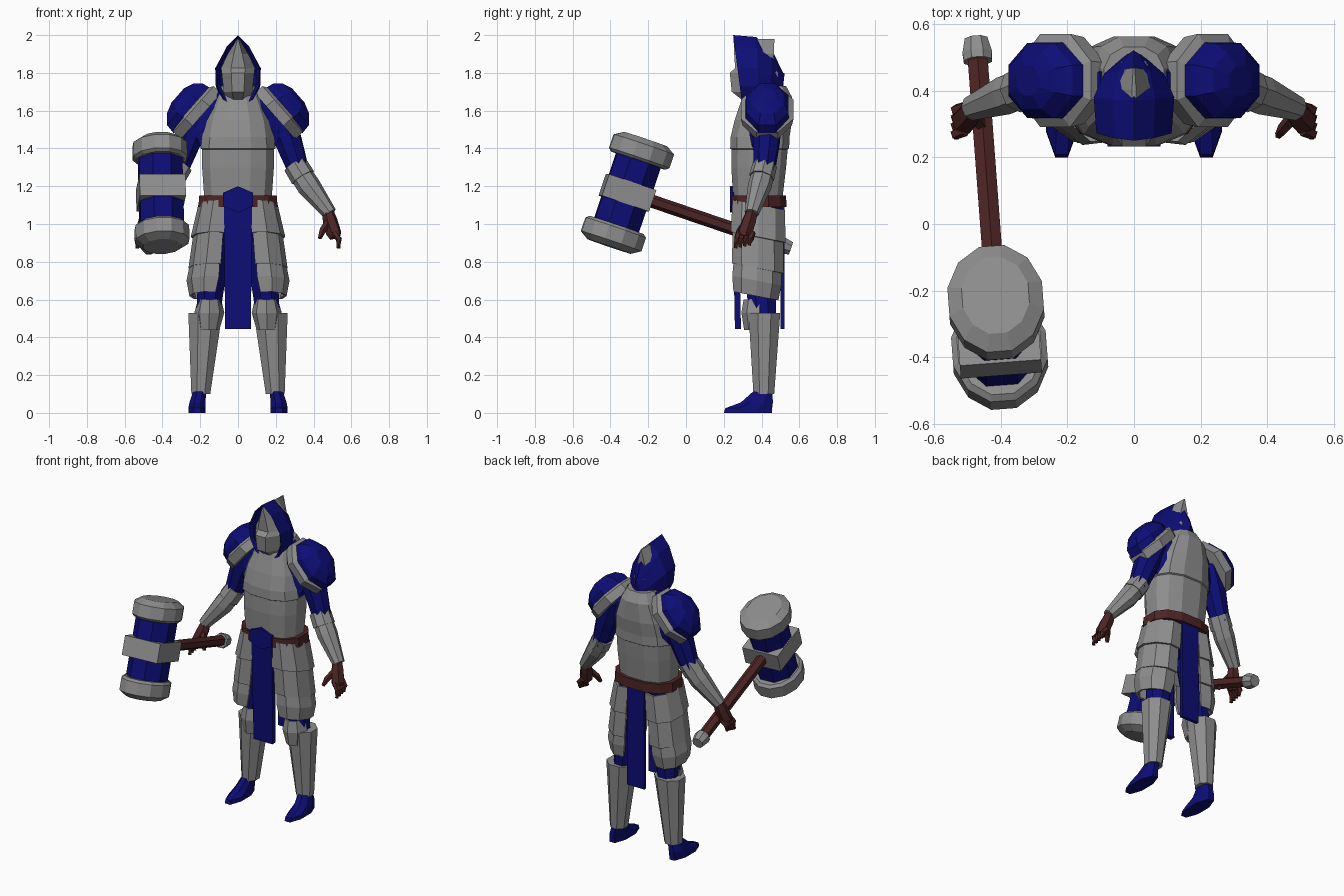
import bpy, bmesh, math
from mathutils import Vector, Matrix

if "Cube" in bpy.data.objects:
    bpy.data.objects.remove(bpy.data.objects["Cube"])


def material(name, rgb):
    m = bpy.data.materials.new(name)
    m.diffuse_color = (*rgb, 1)
    m.use_nodes = True
    m.node_tree.nodes["Principled BSDF"].inputs["Base Color"].default_value = m.diffuse_color
    return m


STEEL = material("steel grey", (0.27, 0.27, 0.27))
BLUE = material("deep blue", (0.004, 0.004, 0.18))
LEATHER = material("dark leather", (0.075, 0.018, 0.018))


def skin(name, rings, mat, closed=True, caps=True, mirror=False, thick=0):
    """Join rings of points with quads; optional end caps, thickness and x mirror."""
    bm = bmesh.new()
    vs = [[bm.verts.new(p) for p in r] for r in rings]
    n = len(vs[0])
    for a, b in zip(vs, vs[1:]):
        for i in range(n if closed else n - 1):
            j = (i + 1) % n
            bm.faces.new((a[i], a[j], b[j], b[i]))
    if caps and closed:
        bm.faces.new(vs[0])
        bm.faces.new(vs[-1])
    bmesh.ops.recalc_face_normals(bm, faces=bm.faces)
    me = bpy.data.meshes.new(name)
    bm.to_mesh(me)
    bm.free()
    me.materials.append(mat)
    ob = bpy.data.objects.new(name, me)
    bpy.context.collection.objects.link(ob)
    if thick:
        s = ob.modifiers.new("thickness", 'SOLIDIFY')
        s.thickness = thick
        s.offset = 0
    if mirror:
        ob.modifiers.new("mirror", 'MIRROR')
    return ob


def outline(rx, ry, n, p=1.0, arc=None):
    """Flat-sided ellipse (or open arc in degrees), boxier when p < 1."""
    if arc:
        angs = [math.radians(arc[0] + (arc[1] - arc[0]) * i / (n - 1)) for i in range(n)]
        k = 1
    else:
        angs = [2 * math.pi * (i + 0.5) / n for i in range(n)]
        k = 1 / math.cos(math.pi / n) ** p
    f = lambda v: math.copysign(abs(v) ** p, v) * k
    return [(rx * f(math.cos(a)), ry * f(math.sin(a))) for a in angs]


def loft(name, rows, mat, n=8, p=1.0, arc=None, tilt=0, M=Matrix(), **kw):
    """rows: (z, centre x, centre y, rx, ry); tilt lowers the back."""
    rings = [[M @ Vector((cx + u, cy + v, z - v * tilt)) for u, v in outline(rx, ry, n, p, arc)]
             for z, cx, cy, rx, ry in rows]
    return skin(name, rings, mat, closed=arc is None, **kw)


def tube(name, pts, mat, n=8, **kw):
    """pts: (x, y, z, r); rings stand square to the path."""
    c = [Vector(q[:3]) for q in pts]
    rings = []
    for i, q in enumerate(pts):
        d = c[min(i + 1, len(c) - 1)] - c[max(i - 1, 0)]
        R = d.to_track_quat('Z', 'Y')
        rings.append([c[i] + R @ Vector((u, v, 0)) for u, v in outline(q[3], q[3], n)])
    return skin(name, rings, mat, **kw)


# --- Torso ---
loft("breastplate", [(1.13, 0, .38, .178, .13), (1.30, 0, .385, .19, .145), (1.395, 0, .39, .19, .148),
                     (1.40, 0, .39, .198, .156), (1.46, 0, .392, .19, .156), (1.55, 0, .41, .175, .152),
                     (1.67, 0, .43, .125, .132), (1.73, 0, .43, .09, .10)], STEEL, 12, .8)
loft("undershirt", [(1.40, 0, .40, .195, .12), (1.50, 0, .41, .235, .115), (1.62, 0, .42, .235, .10),
                    (1.72, 0, .42, .10, .08)], BLUE)
loft("belt", [(1.09, 0, .385, .21, .147), (1.15, 0, .385, .205, .145)], LEATHER, 12, .8)
loft("hips", [(.93, 0, .385, .10, .09), (1.10, 0, .385, .17, .12)], BLUE)
hexagon = [(0, 1.2), (.08, 1.165), (.08, 1.095), (0, 1.06), (-.08, 1.095), (-.08, 1.165)]
skin("buckle", [[(x, y, z) for x, z in hexagon] for y in (.232, .26)], BLUE)
loft("front_cloth", [(.445, 0, .275, .068, .016), (1.09, 0, .262, .075, .016)], BLUE, 4)
loft("back_cloth", [(.445, 0, .511, .062, .01), (1.09, 0, .511, .062, .01)], BLUE, 4)

# --- Hood: almond outline carried back to a ridge ---
half = [(0, 2.0), (.06, 1.94), (.115, 1.83), (.112, 1.73), (.08, 1.66), (0, 1.615)]
almond = half + [(-x, z) for x, z in half[-2:0:-1]]
hood = []
for y, sx, top, lean in ((.273, .98, 2.0, .13), (.38, 1.05, 1.99, .05), (.45, .78, 1.915, -.05),
                         (.505, .22, 1.80, -.05)):
    hood.append([(x * sx, y - (z - 1.82) * lean, 1.615 + (z - 1.615) * (top - 1.615) / .385)
                 for x, z in almond])
skin("hood", [[(x * .86, y + .02, 1.81 + (z - 1.81) * .9) for x, y, z in hood[0]]] + hood, BLUE, caps=False)
tip = [[hood[3][i] for i in range(len(almond))], [(x * .05, y + .008, z) for x, y, z in hood[3]]]
skin("hood_ridge", tip, BLUE)

# --- Face guard with brow point ---
loft("face_guard", [(1.655, 0, .36, .058, .06), (1.70, 0, .36, .076, .118), (1.80, 0, .36, .086, .128),
                    (1.825, 0, .36, .09, .10), (1.90, 0, .36, .055, .105), (1.98, 0, .36, .006, .108)], STEEL)

# --- Shoulder guards: domes on a slanted rim ---
axis = Vector((.75, 0, .66)).normalized()
down = Vector((axis.z, 0, -axis.x))
base = Matrix((( down.x, 0, axis.x, .21), (0, 1, 0, .43), (down.z, 0, axis.z, 1.585), (0, 0, 0, 1)))
loft("shoulder_rim", [(-.02, 0, 0, .165, .13), (.035, 0, 0, .162, .14), (.05, 0, 0, .14, .115)],
     STEEL, 8, M=base, mirror=True)
loft("shoulder_dome", [(.03, .01, 0, .155, .115), (.085, .01, 0, .145, .112), (.125, .005, 0, .105, .085),
                       (.145, 0, 0, .05, .045)], BLUE, 8, M=base, mirror=True)

# --- Arms ---
tube("upper_arm", [(.21, .43, 1.60, .08), (.27, .425, 1.43, .068), (.325, .415, 1.27, .052)], BLUE, mirror=True)
tube("elbow_guard", [(.302, .418, 1.315, .06), (.345, .40, 1.245, .062)], STEEL, mirror=True)
tube("forearm_guard", [(.335, .405, 1.26, .056), (.375, .39, 1.20, .058), (.487, .347, 1.055, .035)],
     STEEL, mirror=True)

# --- Hands ---
tube("palm", [(.475, .35, 1.07, .026), (.487, .335, 1.02, .034), (.507, .31, .95, .036),
              (.515, .305, .93, .028)], LEATHER, 6, mirror=True)
for i in range(4):
    y = .27 + .024 * i
    tube("finger", [(.505, y + .01, .955, .014), (.534, y, .92, .014), (.532, y - .008, .872 + .005 * i, .009)],
         LEATHER, 5, mirror=True)
tube("thumb", [(.478, .32, 1.01, .017), (.447, .285, .965, .015), (.432, .265, .925, .009)],
     LEATHER, 5, mirror=True)

# --- Legs ---
loft("thigh", [(1.05, .095, .39, .085, .10), (.75, .135, .395, .075, .085), (.50, .16, .405, .062, .07)],
     BLUE, mirror=True)
tiers = [((1.10, .105, .385, .098, .135), (.93, .125, .382, .118, .142)),
         ((.96, .122, .382, .105, .13), (.765, .14, .38, .115, .134)),
         ((.80, .14, .38, .105, .122), (.70, .15, .375, .115, .126), (.62, .158, .37, .092, .115))]
for t in tiers:
    loft("thigh_plate", t, STEEL, 7, arc=(-115, 115), tilt=.2, thick=.015, mirror=True)
loft("knee_guard", [(.60, .15, .40, .055, .088), (.53, .152, .40, .073, .10), (.44, .155, .40, .05, .085)],
     STEEL, 5, arc=(-175, -5), thick=.014, mirror=True)
loft("shin_guard", [(.10, .197, .412, .05, .055), (.53, .173, .415, .09, .084)], STEEL, mirror=True)
loft("foot", [(0, .217, .328, .046, .128), (.025, .217, .332, .046, .124), (.055, .215, .375, .042, .085),
              (.125, .20, .413, .034, .044)], BLUE, mirror=True)

# --- War hammer: head axes follow the shaft ---
back = Vector((-.075, 1, -.34)).normalized()
side = Vector((1, .075, 0)).normalized()
up = side.cross(back)
centre = Vector((-.408, -.31, 1.165))
H = Matrix((side, back, up)).transposed().to_4x4()
H.translation = centre


def along(d, r):
    return (*(centre + back * d), r)


tube("hammer_shaft", [along(.05, .03), along(.88, .03)], LEATHER, 6)
tube("hammer_pommel", [along(.845, .042), along(.87, .044), along(.915, .034)], STEEL, 8)
loft("hammer_core", [(-.2, 0, 0, .115, .122), (.2, 0, 0, .115, .122)], BLUE, 8, M=H)
loft("hammer_band", [(-.06, 0, 0, .122, .132), (.06, 0, 0, .122, .132)], STEEL, 4, M=H)
for s in (1, -1):
    loft("hammer_cap", [(s * z, 0, 0, rx, ry) for z, rx, ry in
                        ((.18, .125, .15), (.195, .142, .167), (.27, .142, .167), (.30, .10, .12))],
         STEEL, 12, M=H)
